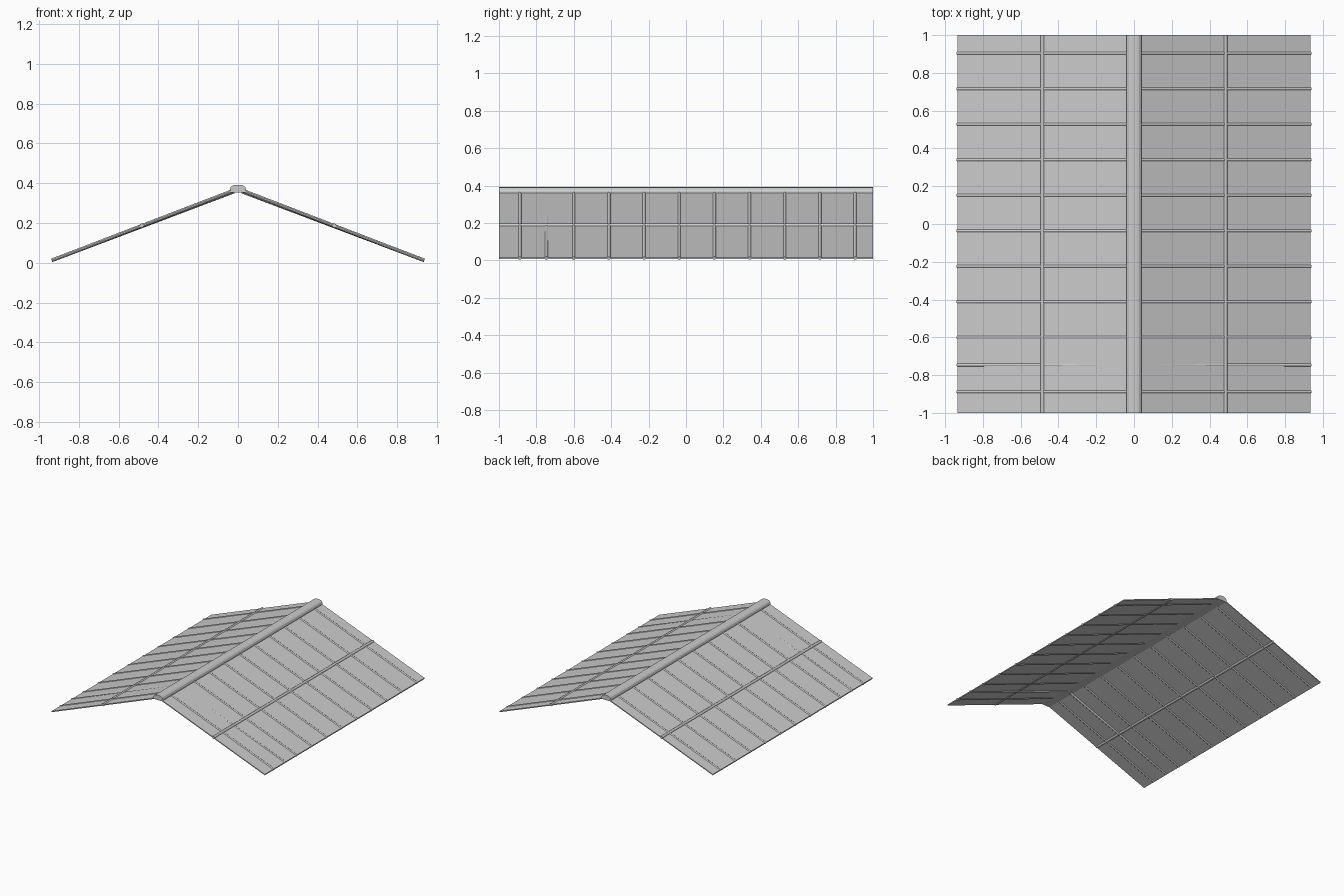
import bpy, bmesh, math
from mathutils import Vector

if "Cube" in bpy.data.objects:
    bpy.data.objects.remove(bpy.data.objects["Cube"])

SLOPE = 0.384
def roof_z(x):
    return 0.3715 - SLOPE * abs(x)

def finish(name, bm):
    bmesh.ops.recalc_face_normals(bm, faces=bm.faces)
    me = bpy.data.meshes.new(name)
    bm.to_mesh(me)
    bm.free()
    ob = bpy.data.objects.new(name, me)
    bpy.context.collection.objects.link(ob)
    return ob

# Extrude an (x, z) profile along y
def extrude_y(name, pts, y0=-1.0, y1=1.0):
    bm = bmesh.new()
    f = bm.faces.new([bm.verts.new((x, y0, z)) for x, z in pts])
    r = bmesh.ops.extrude_face_region(bm, geom=[f])
    vs = [g for g in r["geom"] if isinstance(g, bmesh.types.BMVert)]
    bmesh.ops.translate(bm, verts=vs, vec=(0, y1 - y0, 0))
    return finish(name, bm)

# Round bar between two points
def bar(name, a, b, radius, sides=8):
    a, b = Vector(a), Vector(b)
    bpy.ops.mesh.primitive_cylinder_add(vertices=sides, radius=radius, depth=(b - a).length,
                                        location=(a + b) / 2)
    ob = bpy.context.object
    ob.name = name
    ob.rotation_euler = (b - a).to_track_quat('Z', 'Y').to_euler()
    bpy.ops.object.shade_smooth_by_angle(angle=math.radians(50))
    return ob

rib_ys = [0.904 - 0.188 * i for i in range(9)] + [-0.746, -0.888]
t = 0.004
for side, s in (("left", -1), ("right", 1)):
    # Sloping roof sheet
    extrude_y(side + "_roof_sheet", [(0, roof_z(0) + t), (s * 0.935, roof_z(0.935) + t),
                                     (s * 0.935, roof_z(0.935) - t), (0, roof_z(0) - t)])
    # Ribs running down the slope
    for y in rib_ys:
        drop = 0.006 if y == -0.746 else 0
        bar(side + "_rib", (s * 0.02, y, roof_z(0.02) - drop), (s * 0.936, y, roof_z(0.936)), 0.009)
    # Lengthwise batten
    bar(side + "_batten", (s * 0.484, -1, roof_z(0.484) + 0.001),
        (s * 0.484, 1, roof_z(0.484) + 0.001), 0.011)

# Rounded ridge cap
half = [(0.041, 0.354), (0.041, 0.370), (0.036, 0.381), (0.026, 0.389), (0.012, 0.392)]
extrude_y("ridge_cap", half + [(-x, z) for x, z in reversed(half)])
